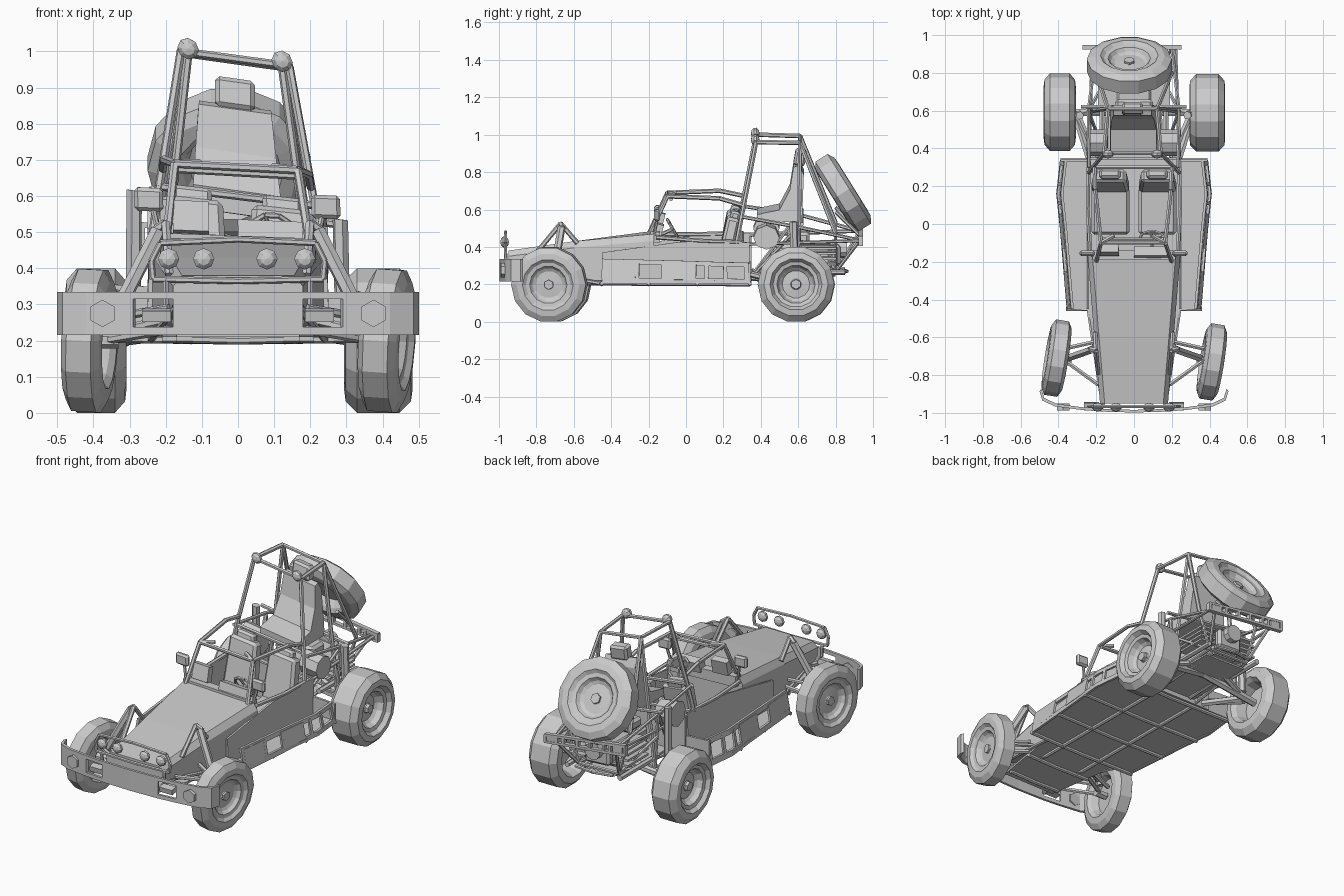
import bpy, bmesh
from math import cos, sin, pi, radians
from mathutils import Vector, Matrix, Euler

if "Cube" in bpy.data.objects:
    bpy.data.objects.remove(bpy.data.objects["Cube"])

def clamp(v):
    return max(0.0, min(1.0, v))

def lean(p):
    # the rear upper body rolls slightly towards +x, the nose and floor stay level
    k = .14 * clamp((p.y + .4) / .8) * clamp((p.z - .2) / .3)
    return Vector((p.x - .008 * clamp((p.z - .5) / .3), p.y, p.z - k * p.x))

def done(name, bm, mirror=False, warp=True):
    if mirror:
        g = bmesh.ops.duplicate(bm, geom=bm.verts[:] + bm.edges[:] + bm.faces[:])
        for v in g["geom"]:
            if isinstance(v, bmesh.types.BMVert):
                v.co.x *= -1
    if warp:
        for v in bm.verts:
            v.co = lean(v.co)
    bmesh.ops.recalc_face_normals(bm, faces=bm.faces[:])
    me = bpy.data.meshes.new(name)
    bm.to_mesh(me)
    bm.free()
    ob = bpy.data.objects.new(name, me)
    bpy.context.collection.objects.link(ob)
    return ob

def loft(bm, sections):
    rows = [[bm.verts.new(p) for p in s] for s in sections]
    n = len(rows[0])
    for a, b in zip(rows, rows[1:]):
        for i in range(n):
            j = (i + 1) % n
            bm.faces.new((a[i], a[j], b[j], b[i]))
    bm.faces.new(rows[0])
    bm.faces.new(rows[-1])

def box(bm, size, loc, rx=0, ry=0, rz=0, taper=1, bevel=0):
    vs = bmesh.ops.create_cube(bm, size=1)["verts"]
    for v in vs:
        t = taper if v.co.z > 0 else 1
        v.co = Vector((v.co.x * size[0] * t, v.co.y * size[1], v.co.z * size[2]))
    m = Matrix.Translation(loc) @ Euler((radians(rx), radians(ry), radians(rz))).to_matrix().to_4x4()
    bmesh.ops.transform(bm, matrix=m, verts=vs)
    if bevel:
        es = list({e for v in vs for e in v.link_edges})
        bmesh.ops.bevel(bm, geom=es, offset=bevel, segments=1, affect='EDGES')

def rod(bm, a, b, r=.011, n=6):
    a, b = Vector(a), Vector(b)
    d = b - a
    m = Matrix.Translation((a + b) / 2) @ d.to_track_quat('Z', 'Y').to_matrix().to_4x4()
    bmesh.ops.create_cone(bm, cap_ends=True, segments=n, radius1=r, radius2=r, depth=d.length, matrix=m)

def tubes(name, paths, r=.011, mirror=True):
    bm = bmesh.new()
    for p in paths:
        for a, b in zip(p, p[1:]):
            rod(bm, a, b, r)
    return done(name, bm, mirror)

def ball(bm, loc, r):
    m = Matrix.Translation(loc) @ Matrix.Rotation(pi / 2, 4, 'X') @ Matrix.Diagonal((1, 1, .75, 1))
    bmesh.ops.create_uvsphere(bm, u_segments=8, v_segments=5, radius=r, matrix=m)

# Wheels: lathed tyre and dished rim, outer side along +x
RIM = [(.4, .04), (.4, .1), (.3, .14), (.25, .36), (.4, .44), (.7, .5), (.75, .6), (1, .68), (.95, .84),
       (.62, 1), (-.62, 1), (-.95, .84), (-1, .66), (-.7, .57), (.0, .5), (.05, .1)]
def wheel(name, loc, R, w, rot):
    bm = bmesh.new()
    loft(bm, [[(x * w, r * R * cos(2 * pi * i / 14), r * R * sin(2 * pi * i / 14)) for i in range(14)]
              for x, r in RIM])
    rod(bm, (.2 * w, 0, 0), (.55 * w, 0, 0), R * .13)
    ob = done(name, bm, warp=False)
    ob.location, ob.rotation_euler = loc, rot

wheel("rear_wheel_right", (.388, .588, .2), .205, .095, (0, 0, 0))
wheel("rear_wheel_left", (-.393, .592, .2), .205, .085, (0, 0, pi))
wheel("front_wheel_right", (.412, -.73, .2), .202, .056, (0, radians(4), radians(-9)))
wheel("front_wheel_left", (-.41, -.71, .2), .202, .056, (0, radians(-3), radians(171)))
wheel("spare_wheel", (-.025, .84, .69), .225, .062, Vector((0, .85, .53)).to_track_quat('X', 'Z').to_euler())

# Nose and hood, with chamfered upper edges
bm = bmesh.new()
loft(bm, [[(-w, y, z0), (w, y, z0), (w, y, zc), (w - .025, y, z1), (.025 - w, y, z1), (-w, y, zc)]
          for y, w, z0, zc, z1 in
          ((-.95, .18, .3, .35, .38), (-.6, .21, .22, .395, .43), (-.17, .245, .215, .44, .478))])
done("hood", bm)

# Floor pan
bm = bmesh.new()
loft(bm, [[(-w, y, .21), (w, y, .21), (w, y, .222), (-w, y, .222)] for y, w in
          ((-.9, .17), (-.46, .24), (-.45, .35), (.16, .41), (.34, .385))])
box(bm, (.27, .44, .01), (0, .56, .245))
done("floor_pan", bm)

# Side pods: upright tub wall, low flat step and a slotted outer strip
pods = ((-.45, .36, .37), (-.03, .395, .44), (.16, .415, .45), (.34, .395, .45))
bm = bmesh.new()
loft(bm, [[(.237, y, .215), (.237, y, zt), (.248, y, zt), (.252, y, .215)] for y, x, zt in pods])
for z0, z1, s in ((.205, .235, .003), (.31, .337, .023)):
    loft(bm, [[(x - .014 - s, y, z0), (x - s, y, z0), (x - s - .004, y, z1), (x - .018 - s, y, z1)]
              for y, x, _ in pods])
def outer(y):
    return .36 + (y + .45) * .09 if y < .16 else .415 - (y - .16) * .11
for y, wd in ((-.44, .02), (-.35, .16), (-.26, .02), (-.12, .02), (-.03, .17), (.11, .02), (.21, .02), (.325, .03)):
    box(bm, (.012, wd, .1), (outer(y) - .021, y, .275), ry=-10, rz=-5 if y < .16 else 6)
box(bm, (.15, .014, .12), (.315, .338, .275))
done("side_pods", bm, mirror=True)

# Rear bulkhead and dash
bm = bmesh.new()
box(bm, (.48, .012, .22), (0, .345, .325))
done("bulkhead", bm)
bm = bmesh.new()
box(bm, (.44, .05, .06), (0, -.165, .46))
box(bm, (.1, .04, .085), (-.13, -.14, .535), rx=-15)
box(bm, (.18, .05, .06), (.09, -.15, .5), rx=-15)
done("dashboard", bm)

# Steering wheel
bm = bmesh.new()
c, ax = Vector((.095, -.07, .5)), Matrix.Rotation(radians(-60), 3, 'X')
ring = [c + ax @ Vector((.062 * cos(i * pi / 5), .062 * sin(i * pi / 5), 0)) for i in range(10)]
for i in range(10):
    rod(bm, ring[i], ring[(i + 1) % 10], .008)
for i in (0, 3, 7):
    rod(bm, c, ring[i], .006)
rod(bm, c, (.095, -.16, .46), .01)
done("steering_wheel", bm)

# Seats
bm = bmesh.new()
box(bm, (.2, .25, .09), (.125, .07, .28), rx=4, bevel=.015)
box(bm, (.2, .07, .3), (.125, .225, .43), rx=-12, taper=.85, bevel=.015)
box(bm, (.11, .05, .06), (.125, .262, .58), rx=-12, bevel=.012)
done("front_seats", bm, mirror=True)
bm = bmesh.new()
prof = ((.38, .55), (.38, .59), (.5, .615), (.555, .72), (.575, .84), (.605, .85), (.63, .8), (.62, .55))
loft(bm, [[(s * (.125 - .09 * clamp(z - .57)), y, z) for y, z in prof] for s in (-1, 1)])
box(bm, (.11, .06, .085), (0, .61, .88), rx=-10, bevel=.012)
done("raised_rear_seat", bm)

# Roll cage and windscreen frame
A, B, F = (.15, .375, .98), (.13, .61, .975), (.17, -.1, .68)
tubes("roll_cage", [[(.24, .27, .44), (.215, .3, .6), A, B, (.2, .8, .5)], [B, (.22, .6, .25)],
                    [(.2, -.2, .46), F, (.2, .18, .68), (.205, .3, .65)], [F, (.1, -.06, .685)],
                    [(.23, -.16, .46), (.245, .08, .45), (.24, .3, .45)]], .012)
tubes("cage_crossbars", [[(-x, y, z), (x, y, z)] for x, y, z in
                         (A, B, F, (.17, -.08, .665), (.215, .3, .6), (.24, .3, .45), (.28, .62, .56))], .011, False)

# Rear engine frame
tubes("rear_frame", [[(.235, .3, .59), (.24, .6, .54), (.2, .93, .46), (.13, .8, .27), (.15, .35, .23)],
                     [(.24, .34, .44), (.22, .93, .46)], [(.22, .6, .25), (.24, .6, .54), (.15, .35, .24)],
                     [(.2, .8, .5), (.13, .8, .27), (.24, .6, .42)],
                     [(.08, .93, .47), (.08, .8, .6)], [(.1, .36, .235), (.1, .8, .255)],
                     [(.0, .8, .27), (.13, .8, .27)],
                     [(.0, .58, .24), (.22, .58, .25)], [(.0, .86, .27), (.12, .84, .27)]], .01)

# Rear bumper bar with slots
bm = bmesh.new()
for z in (.44, .485):
    box(bm, (.52, .025, .014), (-.01, .935, z))
for x in (-.265, -.17, -.13, -.04, .04, .13, .17, .245):
    box(bm, (.015, .025, .05), (x, .935, .462))
for x in (-.22, .205):
    box(bm, (.06, .02, .04), (x, .935, .462))
done("rear_bumper", bm)

# Engine, cylinder heads, fan and side tanks
bm = bmesh.new()
box(bm, (.2, .3, .14), (0, .63, .35), bevel=.02)
box(bm, (.16, .05, .12), (0, .8, .36), bevel=.015)
rod(bm, (0, .78, .39), (0, .86, .39), .05, 10)
for s in (-1, 1):
    for i in range(4):
        box(bm, (.1, .19, .012), (s * .14, .71, .32 + i * .03))
    rod(bm, (s * .17, .5, .27), (s * .17, .85, .27), .016)
box(bm, (.2, .12, .06), (0, .6, .46), bevel=.015)
done("engine", bm)
bm = bmesh.new()
rod(bm, (.14, .43, .48), (.25, .43, .48), .07, 8)
done("side_tanks", bm, mirror=True)

# Suspension
tubes("front_arms", [[(.19, y, z), (.37, -.72, z - .03)] for y in (-.64, -.85) for z in (.23, .29)]
      + [[(.19, -.62, .26), (.37, -.66, .22)]], .012)
tubes("shock_towers", [[(.19, -.79, .38), (.2, -.67, .525), (.205, -.58, .42)], [(.2, -.67, .525), (.235, -.66, .5)]], .013)
tubes("front_shocks", [[(.35, -.71, .25), (.22, -.665, .505)]], .021)
tubes("rear_shocks", [[(.29, .58, .24), (.285, .575, .575)]], .022)
tubes("rear_arms", [[(.2, .35, .24), (.3, .58, .21), (.1, .64, .26)], [(.24, .35, .26), (.31, .57, .2)]], .018)
tubes("axles", [[(.0, .59, .25), (.37, .59, .2)], [(.33, -.72, .2), (.4, -.72, .2)]], .022)

# Floor tubes
tubes("floor_frame", [[(.12, -.93, .29), (.13, -.6, .205), (.13, .34, .2)],
                      [(.17, -.93, .29), (.24, -.46, .205)]]
      + [[(0, y, .2), (w, y, .205)] for y, w in ((-.85, .17), (-.65, .21), (-.45, .36), (-.2, .37), (.06, .4), (.34, .39))], .011)

# Front bumper: curved band with a window each side
bm = bmesh.new()
path = [(0, -.998), (.18, -.993), (.29, -.983), (.42, -.965), (.485, -.935), (.5, -.885)]
for pts, z0, z1 in ((path, .215, .237), (path, .315, .335), (path[:2], .237, .315), (path[2:], .237, .315)):
    loft(bm, [[(x, y, z0), (x * .98, y + .014, z0), (x * .98, y + .014, z1), (x, y, z1)] for x, y in pts])
rod(bm, (.375, -.988, .275), (.375, -.95, .275), .038, 6)
box(bm, (.08, .04, .03), (.225, -.965, .27), rx=10)
rod(bm, (.17, -.97, .25), (.15, -.86, .26), .014)
done("front_bumper", bm, mirror=True)

# Light bar and lamps
tubes("light_bar", [[(0, -.965, .365), (.235, -.965, .37), (.24, -.965, .42), (.215, -.965, .47), (0, -.965, .48)],
                    [(.2, -.965, .37), (.2, -.96, .3)]], .009)
bm = bmesh.new()
for x in (-.192, -.095, .08, .185):
    ball(bm, (x, -.97, .426), .031)
for x in (-.13, .13):
    ball(bm, (x, .37, .99), .031)
done("lamps", bm)

# Mirrors
bm = bmesh.new()
box(bm, (.08, .03, .065), (.245, -.155, .58), bevel=.01)
rod(bm, (.215, -.17, .47), (.235, -.155, .56), .008)
done("mirrors", bm, mirror=True)
